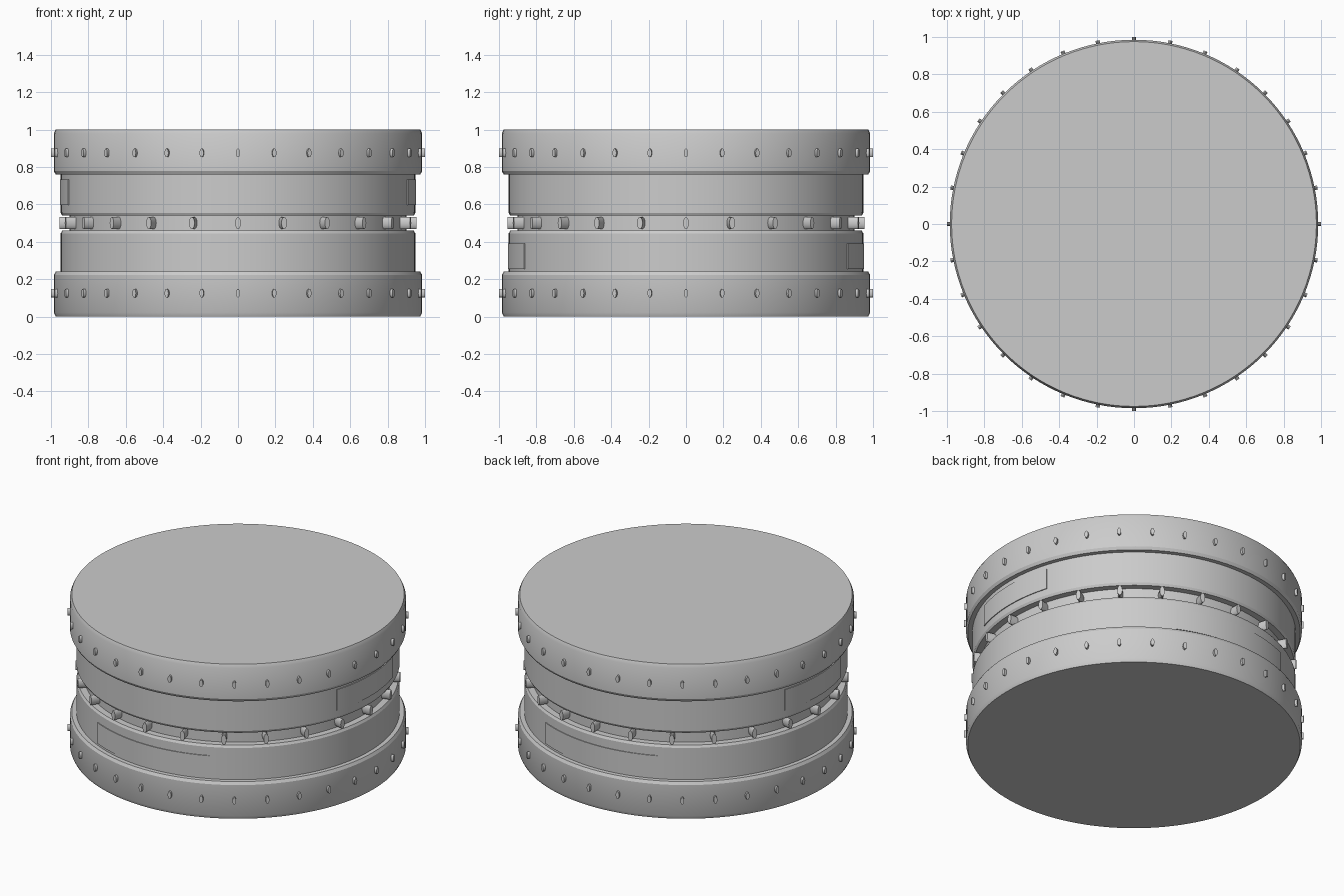
import bpy, bmesh
from math import sin, cos, pi, asin, radians
from mathutils import Matrix

if "Cube" in bpy.data.objects:
    bpy.data.objects.remove(bpy.data.objects["Cube"])

SEG = 128


def finish(name, bm, angle=30):
    bmesh.ops.recalc_face_normals(bm, faces=bm.faces[:])
    mesh = bpy.data.meshes.new(name)
    bm.to_mesh(mesh)
    bm.free()
    ob = bpy.data.objects.new(name, mesh)
    bpy.context.collection.objects.link(ob)
    bpy.ops.object.select_all(action='DESELECT')
    ob.select_set(True)
    bpy.context.view_layer.objects.active = ob
    bpy.ops.object.shade_smooth_by_angle(angle=radians(angle))
    return ob


def lathe(name, profile):
    """Revolve (radius, z) points around z and cap both ends."""
    bm = bmesh.new()
    rings = [[bm.verts.new((r * cos(2 * pi * i / SEG), r * sin(2 * pi * i / SEG), z))
              for i in range(SEG)] for r, z in profile]
    for a, b in zip(rings, rings[1:]):
        for i in range(SEG):
            j = (i + 1) % SEG
            bm.faces.new((a[i], a[j], b[j], b[i]))
    bm.faces.new(rings[0][::-1])
    bm.faces.new(rings[-1])
    return finish(name, bm, 25)


def studs(name, count, z, r_in, r_out, half_w, half_h):
    """Ring of oval pegs pointing outwards."""
    bm = bmesh.new()
    depth = r_out - r_in
    for k in range(count):
        m = (Matrix.Rotation(2 * pi * k / count, 4, 'Z')
             @ Matrix.Translation(((r_in + r_out) / 2, 0, z))
             @ Matrix.Diagonal((1, half_w, half_h, 1))
             @ Matrix.Rotation(pi / 2, 4, 'Y'))
        bmesh.ops.create_cone(bm, cap_ends=True, segments=16, radius1=1,
                              radius2=1, depth=depth, matrix=m)
    return finish(name, bm)


def panel(name, direction, half_width, z0, z1, r_in=0.93, r_out=0.953, steps=24):
    """Curved plate hugging the drum wall."""
    half = asin(half_width / r_out)
    bm = bmesh.new()
    rows = []
    for i in range(steps + 1):
        a = direction - half + 2 * half * i / steps
        rows.append([bm.verts.new((r * cos(a), r * sin(a), z))
                     for r, z in ((r_in, z0), (r_out, z0), (r_out, z1), (r_in, z1))])
    for a, b in zip(rows, rows[1:]):
        for i in range(4):
            j = (i + 1) % 4
            bm.faces.new((a[i], b[i], b[j], a[j]))
    bm.faces.new(rows[0])
    bm.faces.new(rows[-1][::-1])
    return finish(name, bm)


# Drum: two wide rims, two wall sections and a central groove
half_profile = [(0.975, 0), (0.985, 0.022), (0.985, 0.222), (0.975, 0.24),
                (0.948, 0.24), (0.948, 0.445), (0.94, 0.46), (0.90, 0.46)]
lathe("drum_body", half_profile + [(r, 1 - z) for r, z in reversed(half_profile)])

# Studs on the rims and in the groove
studs("lower_rim_studs", 32, 0.125, 0.96, 1.0, 0.011, 0.023)
studs("upper_rim_studs", 32, 0.875, 0.96, 1.0, 0.011, 0.023)
studs("groove_studs", 24, 0.5, 0.88, 0.955, 0.015, 0.032)

# Inset plates: lower ones front and back, upper ones left and right
panel("front_plate", -pi / 2, 0.4, 0.255, 0.39)
panel("back_plate", pi / 2, 0.4, 0.255, 0.39)
panel("right_plate", 0, 0.285, 0.597, 0.732)
panel("left_plate", pi, 0.285, 0.597, 0.732)
